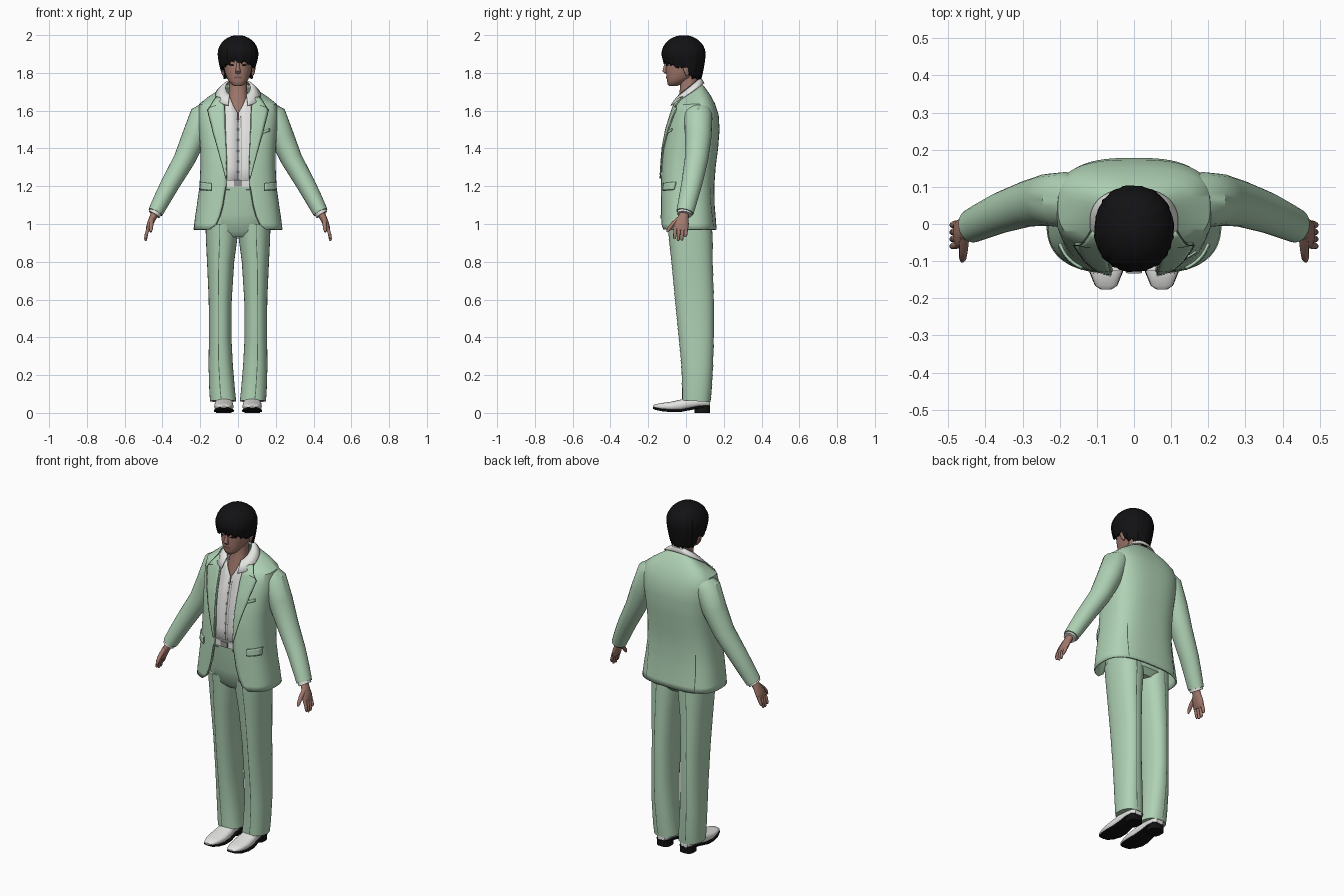
import bpy, bmesh, math, random
from mathutils import Vector
from mathutils.bvhtree import BVHTree

if "Cube" in bpy.data.objects:
    bpy.data.objects.remove(bpy.data.objects["Cube"])
random.seed(4)
made = []


def material(name, rgb):
    m = bpy.data.materials.new(name)
    m.use_nodes = True
    m.diffuse_color = (*rgb, 1)
    node = next(n for n in m.node_tree.nodes if n.type == "BSDF_PRINCIPLED")
    node.inputs["Base Color"].default_value = (*rgb, 1)
    node.inputs["Roughness"].default_value = 0.8
    return m


GREEN = material("suit green", (0.43, 0.64, 0.46))
SEAM = material("seam dark green", (0.08, 0.13, 0.09))
WHITE = material("shirt white", (0.78, 0.78, 0.76))
GREY = material("button grey", (0.3, 0.3, 0.29))
SKIN = material("skin brown", (0.36, 0.19, 0.15))
LIP = material("lip brown", (0.22, 0.09, 0.08))
BLACK = material("hair black", (0.006, 0.006, 0.007))


def build(name, geo, mat, solid=0.0, fix=True):
    me = bpy.data.meshes.new(name)
    me.from_pydata([tuple(v) for v in geo[0]], [], geo[1])
    if fix:
        bm = bmesh.new()
        bm.from_mesh(me)
        bmesh.ops.recalc_face_normals(bm, faces=bm.faces)
        bm.to_mesh(me)
        bm.free()
    me.materials.append(mat)
    ob = bpy.data.objects.new(name, me)
    bpy.context.collection.objects.link(ob)
    if solid:
        mod = ob.modifiers.new("thickness", "SOLIDIFY")
        mod.thickness, mod.offset = solid, -1
    made.append(ob)


def pair(name, geo, mat, solid=0.0, fix=True):
    build("left_" + name, geo, mat, solid, fix)
    flipped = [(-v[0], v[1], v[2]) for v in geo[0]], [f[::-1] for f in geo[1]]
    build("right_" + name, flipped, mat, solid, fix)


def spow(v, e):
    return math.copysign(abs(v) ** e, v)


def oval(a, yf, yb, z, cx=0, p=2.4, tilt=0, gap=None, n=44):
    """Rounded ring starting at the front; a gap leaves the front open."""
    m, h = (yf + yb) / 2, (yb - yf) / 2
    t0 = math.asin(min(1, gap / a) ** (p / 2)) if gap else 0
    out = []
    for i in range(n):
        t = t0 + (2 * math.pi - 2 * t0) * i / (n if gap is None else n - 1)
        y = m - h * spow(math.cos(t), 2 / p)
        out.append(Vector((cx + a * spow(math.sin(t), 2 / p), y, z + tilt * (y - m))))
    return out


def loft(rings, closed=True, low=True, high=True):
    n, k = len(rings[0]), len(rings)
    verts = [v for r in rings for v in r]
    faces = [(i * n + j, i * n + (j + 1) % n, (i + 1) * n + (j + 1) % n, (i + 1) * n + j)
             for i in range(k - 1) for j in range(n if closed else n - 1)]
    if closed and low:
        faces.append(tuple(range(n))[::-1])
    if closed and high:
        faces.append(tuple(range((k - 1) * n, k * n)))
    return verts, faces


def tube(path, n=16):
    """Path points are x, y, z, radius along y, radius across."""
    pts, rings = [Vector(p[:3]) for p in path], []
    for i, p in enumerate(path):
        t = (pts[min(i + 1, len(pts) - 1)] - pts[max(i - 1, 0)]).normalized()
        u = Vector((0, 1, 0))
        u = (u - t * u.dot(t)).normalized()
        w = t.cross(u)
        rings.append([pts[i] + u * p[3] * math.cos(a) + w * p[4] * math.sin(a)
                      for a in (2 * math.pi * j / n for j in range(n))])
    return loft(rings)


def patch(tree, edges, off=0.004, side=-1, across=5, along=5):
    """Drapes a strip, given as pairs of (x, z) points, over a surface."""
    rings, y, steps = [], 0, along * (len(edges) - 1)
    for s in range(steps + 1):
        i = min(s // along, len(edges) - 2)
        f = s / along - i
        a, b = (Vector(edges[i][k]).lerp(Vector(edges[i + 1][k]), f) for k in (0, 1))
        row = []
        for j in range(across + 1):
            q = a.lerp(b, j / across)
            hit, nor = tree.ray_cast(Vector((q.x, 2 * side, q.y)), Vector((0, -side, 0)))[:2]
            if hit is None:
                hit, nor = Vector((q.x, y, q.y)), Vector((0, side, 0))
            y = hit.y
            row.append(hit + nor * (off if nor.y * side > 0 else -off))
        rings.append(row)
    return loft(rings, closed=False)


def line(tree, pts, width=0.004, off=0.003, side=-1):
    pts, edges = [Vector(p) for p in pts], []
    for i, p in enumerate(pts):
        d = (pts[min(i + 1, len(pts) - 1)] - pts[max(i - 1, 0)]).normalized() * width / 2
        edges.append(((p.x - d.y, p.y + d.x), (p.x + d.y, p.y - d.x)))
    return patch(tree, edges, off, side, across=1, along=8)


# Jacket: height, half width, front, back, half opening, tilt
JACKET = [(.97, .236, -.137, .163, .15, 0), (1.0, .232, -.137, .16, .112, 0),
          (1.04, .227, -.136, .157, .094, 0), (1.1, .218, -.136, .152, .078, 0),
          (1.2, .204, -.135, .15, .062, 0), (1.3, .199, -.131, .157, .058, 0),
          (1.4, .2, -.124, .17, .062, 0), (1.5, .208, -.105, .178, .066, 0),
          (1.58, .214, -.08, .173, .068, 0), (1.635, .205, -.062, .152, .07, .05),
          (1.662, .165, -.056, .128, .07, .25), (1.688, .112, -.055, .098, .07, .5),
          (1.70, .086, -.05, .085, .07, .6)]
build("jacket", loft([oval(a, f, b, z, p=2.8, tilt=t, gap=g, n=60)
                      for z, a, f, b, g, t in JACKET], closed=False), GREEN, .008, False)
form = BVHTree.FromPolygons(*loft([oval(a, f, b, z, p=2.8, tilt=t, n=60)
                                   for z, a, f, b, g, t in JACKET]))

# Lapels, pocket flaps and seams lying on the jacket
lapel = [((.076, 1.665), (.112, 1.668)), ((.07, 1.6), (.158, 1.6)), ((.068, 1.5), (.128, 1.48)),
         ((.064, 1.4), (.1, 1.38)), ((.06, 1.25), (.063, 1.24))]
pair("lapel", patch(form, lapel, .008), GREEN, .006)
pair("lapel_edge", line(form, [e[1] for e in lapel], off=.0095), SEAM)
pair("lapel_notch", line(form, [(.115, 1.625), (.153, 1.612)], off=.0095), SEAM)
pair("pocket_flap", patch(form, [((.138, 1.215), (.196, 1.222)), ((.138, 1.178), (.196, 1.182))], .008),
     GREEN, .008)
pair("pocket_flap_edge", line(form, [(.137, 1.216), (.137, 1.176), (.196, 1.179)], off=.006), SEAM)
pair("front_edge_seam", line(form, [(r[4] + .004, r[0]) for r in JACKET[1:5]]), SEAM)
pair("vent", line(form, [(.155, .975), (.155, 1.08), (.15, 1.19)], side=1), SEAM)
build("breast_pocket", patch(form, [((.11, 1.485), (.165, 1.505)), ((.11, 1.472), (.165, 1.492))], .006),
      GREEN, .005)
build("breast_pocket_edge", line(form, [(.11, 1.47), (.166, 1.49)], off=.006), SEAM)

# Sleeves, shirt cuffs and hands
pair("sleeve", tube([(.15, .065, 1.612, .06, .045), (.185, .065, 1.575, .075, .07),
                     (.232, .065, 1.46, .07, .066), (.285, .055, 1.34, .062, .057),
                     (.36, .03, 1.21, .055, .05), (.405, .01, 1.125, .05, .045),
                     (.437, -.005, 1.062, .046, .04)], 24), GREEN)
pair("cuff", tube([(.425, -.003, 1.08, .04, .034), (.444, -.008, 1.05, .039, .033)], 20), WHITE)
pair("palm", tube([(.436, -.008, 1.065, .024, .02), (.45, -.014, 1.035, .027, .019),
                   (.464, -.022, 1.005, .038, .017), (.474, -.028, .975, .039, .014),
                   (.477, -.029, .965, .034, .009)]), SKIN)
for i, drop in enumerate((.92, .91, .912, .93)):
    y = -.056 + .019 * i
    pair("finger_%d" % (i + 1), tube([(.472, y, .985, .01, .01), (.484, y - .002, .95, .0095, .009),
                                      (.489, y - .004, drop + .008, .008, .008),
                                      (.489, y - .004, drop, .004, .004)], 10), SKIN)
pair("thumb", tube([(.456, -.035, 1.03, .012, .013), (.459, -.07, 1.0, .011, .012),
                    (.461, -.092, .972, .01, .01), (.462, -.1, .958, .005, .005)], 10), SKIN)

# Shirt with open neck, collar, placket and belt
SHIRT = [(1.18, .175, -.119, .12, 0), (1.3, .175, -.116, .13, 0), (1.4, .175, -.109, .145, 0),
         (1.5, .175, -.09, .145, 0), (1.59, .165, -.068, .13, .003), (1.63, .12, -.058, .1, .026),
         (1.67, .075, -.05, .07, .042)]
shirt = loft([oval(a, f, b, z, p=2.8, gap=g) for z, a, f, b, g in SHIRT], closed=False)
build("shirt", shirt, WHITE, .004, False)
shirt_form = BVHTree.FromPolygons(*shirt)
build("placket_seam", line(shirt_form, [(.016, 1.24), (.016, 1.4), (.016, 1.57)], .003), GREY)
for i in range(6):
    z = 1.27 + i * .056
    build("shirt_button_%d" % (i + 1), patch(shirt_form, [((-.005, z), (.005, z)),
                                                          ((-.005, z + .01), (.005, z + .01))]), GREY)
collar = [oval(.119, -.088, .097, 1.685, p=2.3, tilt=.65, gap=.052),
          oval(.09, -.066, .086, 1.712, p=2.2, tilt=.72, gap=.048),
          oval(.066, -.05, .072, 1.724, p=2.2, tilt=.78, gap=.044)]
build("shirt_collar", loft(collar, closed=False), WHITE, .006, False)
build("belt", loft([oval(.18, -.127, .127, z, p=2.8) for z in (1.195, 1.232)]), WHITE)
build("belt_buckle", loft([oval(.022, -.133, -.12, z, p=6, n=16) for z in (1.198, 1.229)]), GREY)

# Trousers: hips, then each leg by height, inner, outer, front, back
build("trouser_hips", loft([oval(a, f, b, z, p=2.6) for z, a, f, b in
                            [(.93, .1, -.06, .11), (.96, .165, -.09, .138), (1.05, .175, -.108, .138),
                             (1.2, .175, -.121, .125)]]), GREEN)
LEG = [(.062, .01, .148, -.02, .13), (.12, .016, .152, -.02, .136), (.25, .027, .156, -.024, .143),
       (.4, .035, .154, -.038, .147), (.6, .033, .155, -.058, .147), (.8, .02, .164, -.077, .141),
       (.92, .004, .17, -.09, .14), (1.0, 0, .172, -.098, .138)]
leg = loft([oval((o - i) / 2, f, b, z, cx=(o + i) / 2, p=2.3,
                 tilt=-.06 if z < .1 else 0) for z, i, o, f, b in LEG])
pair("trouser_leg", leg, GREEN)
leg_form = BVHTree.FromPolygons(*leg)
crease = [((r[1] + r[2]) / 2 + .01, max(r[0], .075)) for r in LEG]
pair("front_crease", line(leg_form, crease, off=.002), SEAM)
pair("back_crease", line(leg_form, crease, off=.002, side=1), SEAM)

# Shoes: length position, half width, underside, top
SHOE = [(-.176, .014, .022, .036), (-.166, .029, .017, .045), (-.13, .043, .009, .052),
        (-.08, .051, .004, .059), (-.03, .05, .004, .07), (.02, .044, .014, .084),
        (.07, .042, .024, .088), (.11, .038, .026, .082), (.126, .022, .026, .07)]


def shoe_ring(y, w, low, top, p):
    return [(q.x, y, q.y) for q in oval(w, low, top, 0, cx=.075, p=p, n=28)]


pair("shoe_upper", loft([shoe_ring(y, w, b + .006, t, 2.5) for y, w, b, t in SHOE]), WHITE)
pair("shoe_sole", loft([shoe_ring(y, w * 1.04, b, b + .013, 6) for y, w, b, t in SHOE]), BLACK)
pair("shoe_heel", loft([oval(.041, .045, .128, z, cx=.075, p=2.8) for z in (0, .034)]), BLACK)

# Neck, head and face
build("neck", loft([oval(a, f, b, z, p=2.2) for z, a, f, b in
                    [(1.55, .062, -.06, .05), (1.62, .06, -.05, .055), (1.68, .05, -.036, .06),
                     (1.74, .047, -.03, .06), (1.81, .05, -.03, .065)]]), SKIN)
head = loft([oval(a, f, b, z, p=2.2) for z, a, f, b in
             [(1.73, .018, -.088, -.05), (1.737, .032, -.096, -.03), (1.755, .048, -.1, 0),
              (1.775, .06, -.103, .04), (1.81, .071, -.106, .072), (1.845, .077, -.106, .086),
              (1.89, .08, -.11, .088), (1.94, .074, -.1, .08), (1.97, .045, -.06, .045)]])
build("head", head, SKIN)
face = BVHTree.FromPolygons(*head)
build("nose", tube([(0, -.1, 1.86, .008, .007), (0, -.108, 1.835, .01, .008),
                    (0, -.113, 1.81, .012, .014), (0, -.104, 1.798, .006, .012)], 12), SKIN)
pair("eye", patch(face, [((.019, 1.838), (.021, 1.844)), ((.032, 1.836), (.032, 1.848)),
                         ((.047, 1.839), (.047, 1.843))], .002), BLACK)
pair("brow", line(face, [(.016, 1.858), (.034, 1.864), (.053, 1.858)], .007), BLACK)
build("mouth", line(face, [(-.02, 1.775), (0, 1.777), (.02, 1.775)], .009, .002), LIP)
pair("ear", tube([(.075, .008, 1.785, .006, .005), (.08, .004, 1.8, .012, .008),
                  (.084, 0, 1.825, .017, .009), (.082, .002, 1.845, .01, .006)], 12), SKIN)

# Hair: dome with clumped strands and a ragged rim, longest at the nape
RIM = [(0, 1.862), (40, 1.852), (72, 1.828), (98, 1.822), (118, 1.78), (180, 1.765)]
COLS = 72
strands = [(random.uniform(-.014, .008), random.uniform(-.025, .012)) for _ in range(COLS)]


def rim_height(deg):
    deg = min(deg, 360 - deg)
    for (a, za), (b, zb) in zip(RIM, RIM[1:]):
        if deg <= b:
            return za + (zb - za) * (deg - a) / (b - a)
    return RIM[-1][1]


hair = []
for level in range(15):
    base, ring = oval(.108, -.13, .104, 0, p=2.15, n=COLS), []
    for j, q in enumerate(base):
        deg = 360 * j / COLS
        dz, dr = strands[j]
        if level < 7:
            f = 1 - level / 7
            inward = .08 + .14 * (1 - math.cos(math.radians(deg))) / 2
            r, z = 1 - inward * f ** 1.5 + dr, 1.9 + (rim_height(deg) + dz - 1.9) * f
        else:
            phi = math.pi / 2 - (level - 7) * .205
            r, z = math.sin(phi) * (1 + dr), 1.9 + .1 * math.cos(phi)
        ring.append((q.x * r, -.013 + (q.y + .013) * r, z))
    hair.append(ring)
build("hair", loft(hair, low=False), BLACK, .018, False)

# Smooth shading with sharp edges kept
bpy.ops.object.select_all(action="DESELECT")
for ob in made:
    ob.select_set(True)
bpy.context.view_layer.objects.active = made[0]
bpy.ops.object.shade_smooth_by_angle(angle=math.radians(40))
